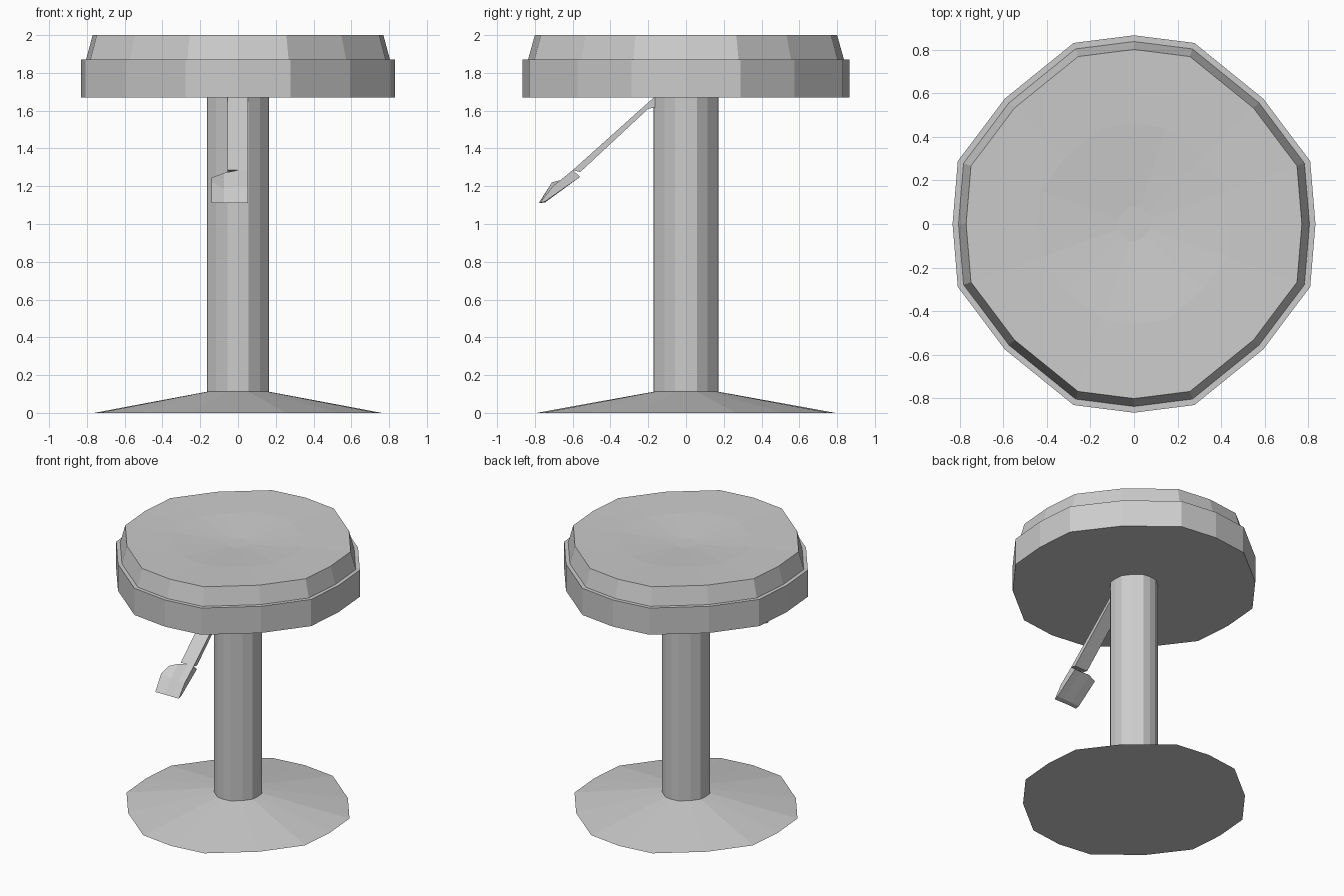
import bpy, bmesh

if "Cube" in bpy.data.objects:
    bpy.data.objects.remove(bpy.data.objects["Cube"])

# Slightly irregular 16-sided outline, one quadrant mirrored to four
QUAD = [(0.832, 0.0), (0.808, 0.288), (0.592, 0.575), (0.277, 0.83)]


def outline():
    upper = QUAD + [(0.0, 0.865)] + [(-x, y) for x, y in reversed(QUAD)]
    return upper + [(x, -y) for x, y in reversed(upper[1:-1])]


def make_object(name, bm):
    bmesh.ops.recalc_face_normals(bm, faces=bm.faces[:])
    mesh = bpy.data.meshes.new(name)
    bm.to_mesh(mesh)
    bm.free()
    obj = bpy.data.objects.new(name, mesh)
    bpy.context.collection.objects.link(obj)
    return obj


def loft(name, rings, end_point=None):
    """Join rings of equal length; close with caps or a fan to end_point."""
    bm = bmesh.new()
    loops = [[bm.verts.new(p) for p in ring] for ring in rings]
    n = len(loops[0])
    for a, b in zip(loops, loops[1:]):
        for i in range(n):
            j = (i + 1) % n
            bm.faces.new((a[i], a[j], b[j], b[i]))
    bm.faces.new(loops[0])
    if end_point:
        tip = bm.verts.new(end_point)
        for i in range(n):
            bm.faces.new((loops[-1][i], loops[-1][(i + 1) % n], tip))
    else:
        bm.faces.new(loops[-1])
    return make_object(name, bm)


def disc_rings(levels):
    return [[(x * s, y * s, z) for x, y in outline()] for s, z in levels]


def side_sections(sections):
    return [[(x, y, z) for y, z in profile] for x, profile in sections]


# Seat: wide band, tapered cushion and a shallow dished top
loft("seat", disc_rings([(1.0, 1.67), (1.0, 1.87), (0.967, 1.87),
                         (0.925, 2.0), (0.53, 1.99), (0.09, 1.965)]),
     (0, 0, 1.965))

# Pedestal: flared foot running into the column
loft("pedestal", disc_rings([(0.915, 0.0), (0.198, 0.112), (0.198, 1.67)]))

# Lever arm: thin slanted bar
arm = [(-0.15, 1.67), (-0.17, 1.67), (-0.60, 1.285), (-0.56, 1.275),
       (-0.20, 1.61), (-0.15, 1.62)]
loft("lever_arm", side_sections([(-0.055, arm), (0.052, arm)]))

# Lever paddle: wider towards the left, slightly hollowed
main = [(-0.60, 1.285), (-0.705, 1.20), (-0.775, 1.11),
        (-0.745, 1.12), (-0.56, 1.25)]
hollow = [(-0.60, 1.27), (-0.69, 1.19), (-0.775, 1.11),
          (-0.745, 1.115), (-0.56, 1.25)]
wing = [(-0.62, 1.245), (-0.71, 1.22), (-0.78, 1.11),
        (-0.75, 1.115), (-0.58, 1.235)]
loft("lever_paddle", side_sections([(-0.14, wing), (-0.075, hollow),
                                    (0.0, main), (0.052, main)]))
